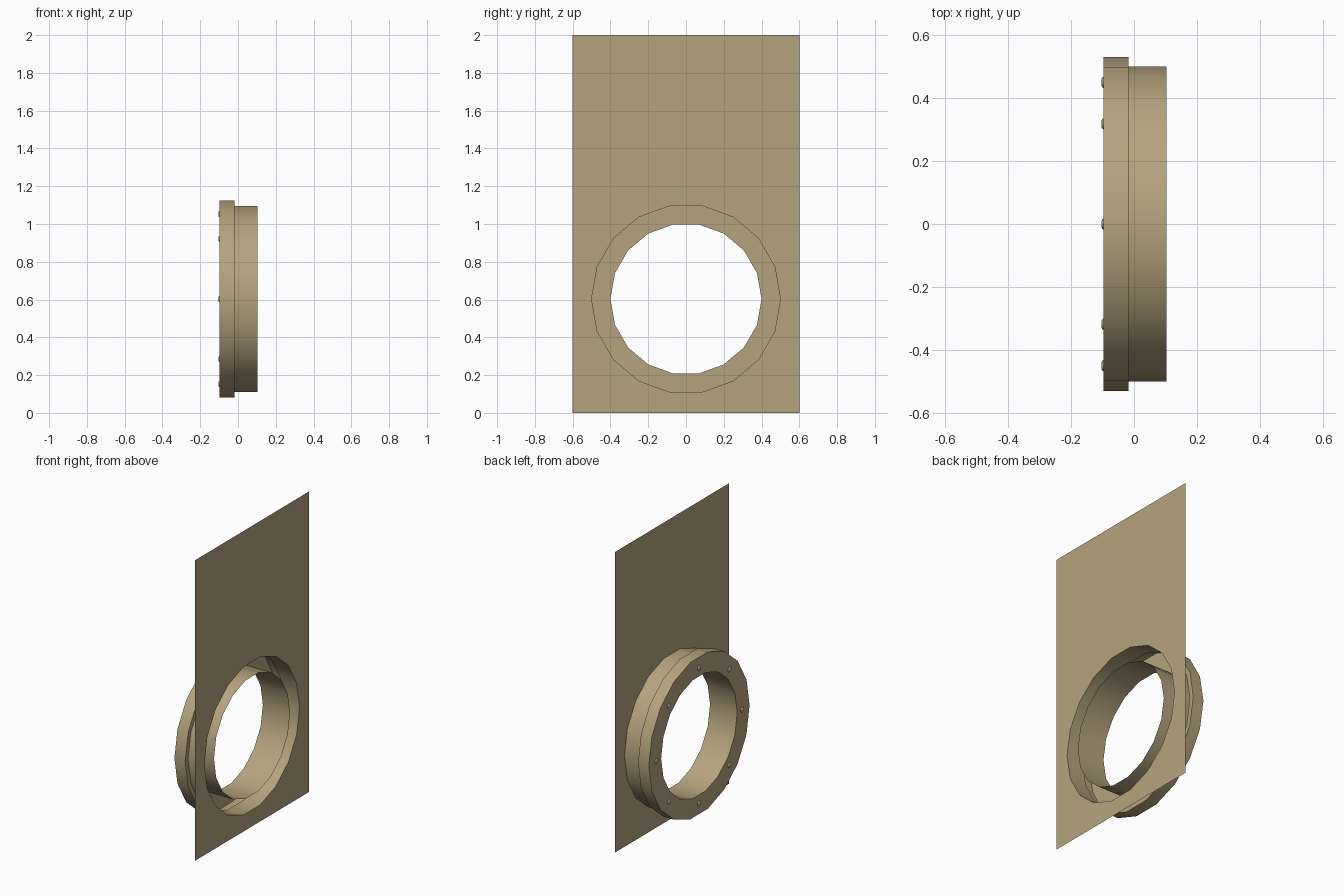
import bpy, bmesh, math

cube = bpy.data.objects.get("Cube")
if cube:
    bpy.data.objects.remove(cube, do_unlink=True)

SIDES = 18
CENTRE_Z = 0.603
FRONT, STEP, BACK = 0.103, -0.018, -0.097   # x positions of plate, step and flange back

tan = bpy.data.materials.new("tan")
tan.use_nodes = True
tan.diffuse_color = (0.47, 0.37, 0.21, 1)
tan.node_tree.nodes["Principled BSDF"].inputs["Base Color"].default_value = (0.47, 0.37, 0.21, 1)


def finish(name, bm):
    mesh = bpy.data.meshes.new(name)
    bm.to_mesh(mesh)
    bm.free()
    mesh.materials.append(tan)
    obj = bpy.data.objects.new(name, mesh)
    bpy.context.collection.objects.link(obj)
    bpy.ops.object.select_all(action='DESELECT')
    obj.select_set(True)
    bpy.context.view_layer.objects.active = obj
    bpy.ops.object.shade_smooth_by_angle(angle=math.radians(35))
    return obj


def ring(bm, radius, x, y=0, z=CENTRE_Z, sides=SIDES):
    steps = [2 * math.pi * i / sides for i in range(sides)]
    return [bm.verts.new((x, y + radius * math.cos(a), z + radius * math.sin(a))) for a in steps]


def lathe(bm, profile, y=0, z=CENTRE_Z, sides=SIDES):
    """Revolve (radius, x) points about an axis along x."""
    rings = [ring(bm, r, x, y, z, sides) for r, x in profile]
    for a, b in zip(rings, rings[1:]):
        for i in range(sides):
            j = (i + 1) % sides
            bm.faces.new((a[i], a[j], b[j], b[i]))
    return rings


# Thin wall sheet with a round opening
bm = bmesh.new()
corners = [bm.verts.new((FRONT, y, z)) for y, z in ((-0.6, 0), (0.6, 0), (0.6, 2), (-0.6, 2))]
hole = ring(bm, 0.5, FRONT)
edges = [bm.edges.new((loop[i - 1], loop[i])) for loop in (corners, hole) for i in range(len(loop))]
bmesh.ops.triangle_fill(bm, edges=edges, use_beauty=True, use_dissolve=False, normal=(1, 0, 0))
finish("wall_plate", bm)

# Hollow collar: outer sleeve, stepped flange, back face and inner bore
bm = bmesh.new()
lathe(bm, [(0.5, FRONT), (0.5, STEP), (0.53, STEP), (0.53, BACK), (0.4, BACK), (0.4, FRONT)])
bmesh.ops.recalc_face_normals(bm, faces=bm.faces)
finish("flanged_collar", bm)

# Eight low domed rivets around the back face
bm = bmesh.new()
for i in range(8):
    a = math.pi * i / 4
    rings = lathe(bm, [(0.018, BACK), (0.015, BACK - 0.004), (0.008, BACK - 0.007)],
                  0.45 * math.cos(a), CENTRE_Z + 0.45 * math.sin(a), 10)
    bm.faces.new(rings[-1])
bmesh.ops.recalc_face_normals(bm, faces=bm.faces)
finish("rivets", bm)
